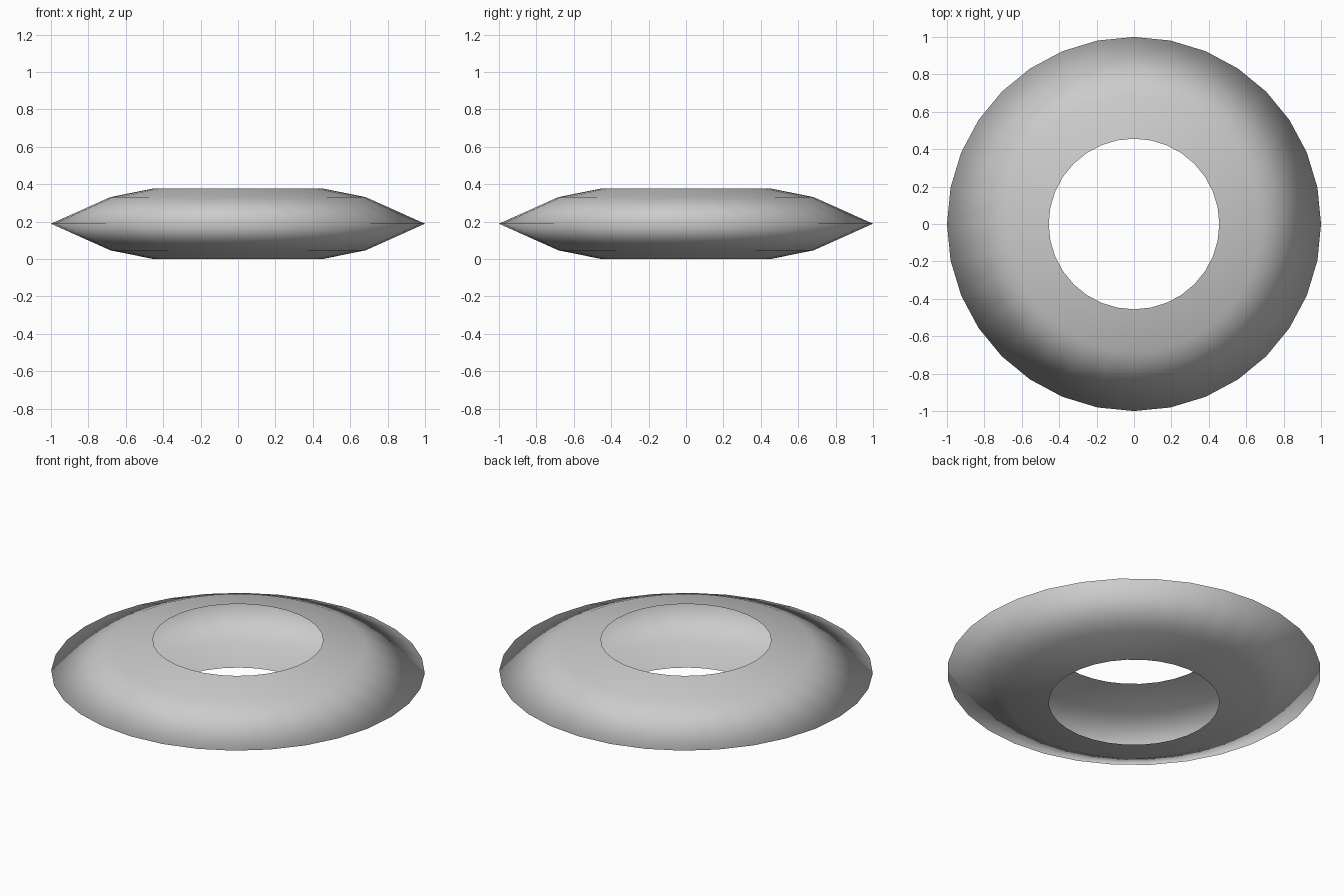
import bpy, bmesh, math

if "Cube" in bpy.data.objects:
    bpy.data.objects.remove(bpy.data.objects["Cube"])

SIDES = 32
MID = 0.189

# Half cross-section (radius, height above the middle), mirrored below; open towards the hole
half = [(0.456, 0.188), (0.683, 0.142)]
profile = [(r, MID + h) for r, h in half] + [(1.0, MID)]
profile += [(r, MID - h) for r, h in reversed(half)]

# Lathe the open profile into a hollow ring shell
bm = bmesh.new()
rings = []
for r, z in profile:
    rings.append([bm.verts.new((r * math.cos(2 * math.pi * i / SIDES),
                                r * math.sin(2 * math.pi * i / SIDES), z))
                  for i in range(SIDES)])
for upper, lower in zip(rings, rings[1:]):
    for i in range(SIDES):
        j = (i + 1) % SIDES
        face = bm.faces.new((upper[i], lower[i], lower[j], upper[j]))
        face.smooth = True

mesh = bpy.data.meshes.new("ring_shell")
bm.to_mesh(mesh)
bm.free()
ring = bpy.data.objects.new("ring_shell", mesh)
bpy.context.collection.objects.link(ring)
